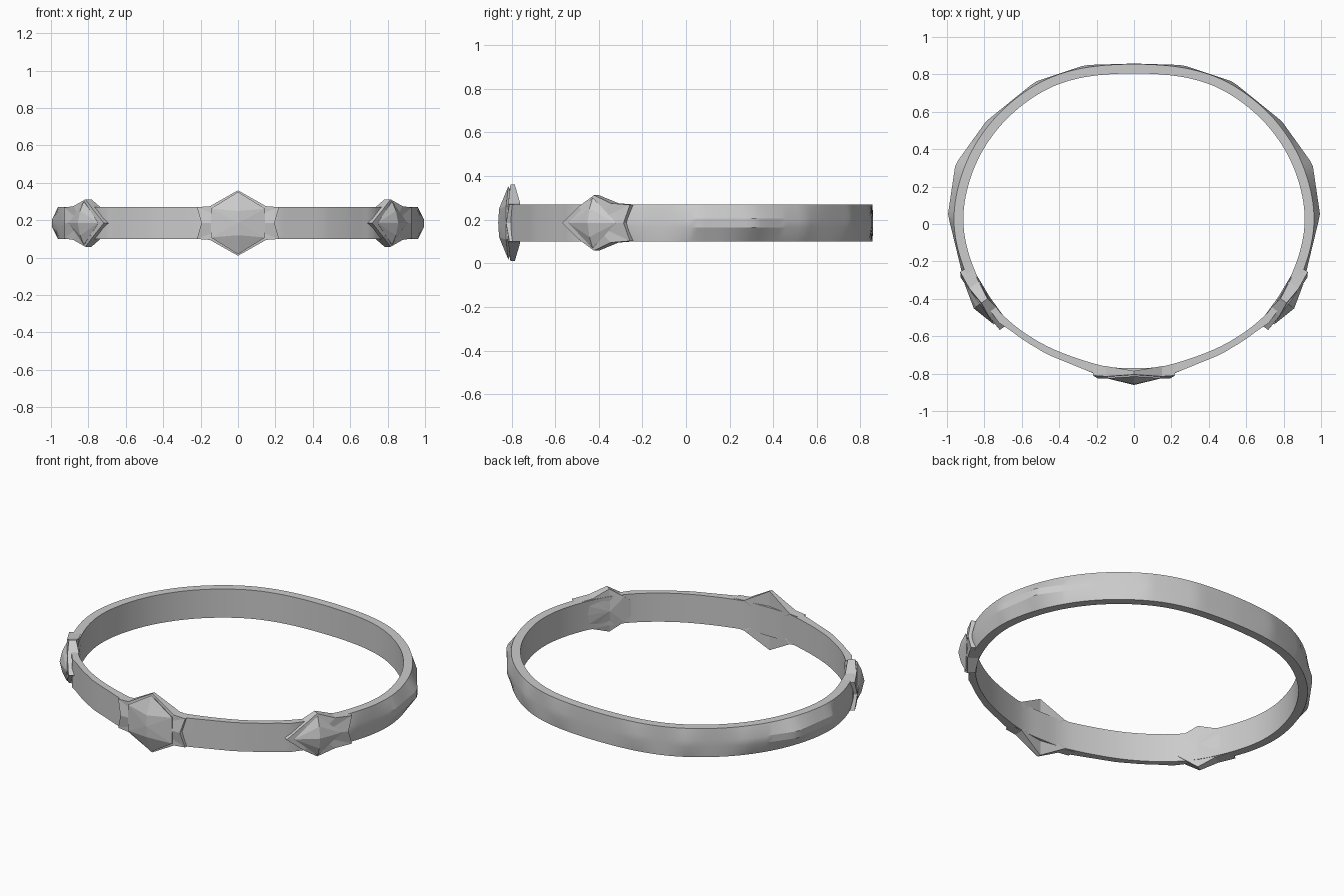
import bpy, bmesh, math
from mathutils import Vector

if "Cube" in bpy.data.objects:
    bpy.data.objects.remove(bpy.data.objects["Cube"])

MID = 0.185


def finish(bm, name, angle=None):
    bmesh.ops.recalc_face_normals(bm, faces=bm.faces)
    mesh = bpy.data.meshes.new(name)
    bm.to_mesh(mesh)
    bm.free()
    ob = bpy.data.objects.new(name, mesh)
    bpy.context.collection.objects.link(ob)
    if angle:
        bpy.ops.object.select_all(action='DESELECT')
        ob.select_set(True)
        bpy.context.view_layer.objects.active = ob
        bpy.ops.object.shade_smooth_by_angle(angle=math.radians(angle))
    return ob


def closed(half):
    """Right-half outline from back to front, mirrored to a closed loop."""
    pts = [Vector(p) for p in half]
    return pts + [Vector((-p.x, p.y)) for p in reversed(pts[1:-1])]


def catmull(pts, steps):
    out, n = [], len(pts)
    for i in range(n):
        a, b, c, d = (pts[(i + k) % n] for k in (-1, 0, 1, 2))
        for s in range(steps):
            t = s / steps
            out.append(0.5 * (2 * b + (c - a) * t + (2 * a - 5 * b + 4 * c - d) * t * t
                              + (3 * b - a - 3 * c + d) * t ** 3))
    return out


def ray_radius(poly, d):
    """Distance from the origin to a closed polygon along direction d."""
    best = 0
    for p, q in zip(poly, poly[1:] + poly[:1]):
        e = q - p
        den = d.x * e.y - d.y * e.x
        if abs(den) < 1e-9:
            continue
        r = (p.x * e.y - p.y * e.x) / den
        s = (p.x * d.y - p.y * d.x) / den
        if r > 0 and -1e-6 <= s <= 1 + 1e-6:
            best = max(best, r)
    return best


# Band: smooth inside, faceted ridge outside
inner = closed([(0, .805), (.29, .78), (.51, .695), (.71, .53), (.85, .31), (.912, .05),
                (.87, -.2), (.735, -.45), (.5, -.635), (.2, -.75), (0, -.77)])
outer = closed([(0, .858), (.26, .85), (.53, .76), (.79, .55), (.955, .32), (.995, .05),
                (.92, -.26), (.72, -.53), (.47, -.695), (.2, -.805), (0, -.82)])
bm = bmesh.new()
rows = []
for p in catmull(inner, 8):
    d, ri = p.normalized(), p.length
    ro = max(ray_radius(outer, d), ri + .035)
    rim = min(ro, ri + .05)
    profile = [(ri, .10), (ri, .27), (rim, .27), (ro, .205), (ro, .165), (rim, .10)]
    rows.append([bm.verts.new((d.x * r, d.y * r, z)) for r, z in profile])
for a, b in zip(rows, rows[1:] + rows[:1]):
    for k in range(6):
        j = (k + 1) % 6
        bm.faces.new((a[k], a[j], b[j], b[k]))
finish(bm, "band", 20)


def setting(name, centre, normal, outline, gem, sign=1):
    """Backing plate (u, z, front, back) and a faceted stone (u, z, depth)."""
    c, n = Vector((*centre, 0)), Vector((*normal, 0)).normalized()
    t = Vector((-n.y, n.x, 0))

    def place(u, z, d):
        v = c + t * u + n * d
        return (v.x * sign, v.y, z)

    bm = bmesh.new()
    front = [bm.verts.new(place(u, z, f)) for u, z, f, b in outline]
    back = [bm.verts.new(place(u, z, b)) for u, z, f, b in outline]
    for i in range(len(front)):
        j = (i + 1) % len(front)
        bm.faces.new((front[i], front[j], back[j], back[i]))
    # fan caps, keeping the stepped outline
    for loop, depth in ((front, 0.012), (back, outline[0][3] if sign == 0 else None)):
        if depth is None:
            depth = min(b for u, z, f, b in outline if abs(u) < .12)
        hub = bm.verts.new(place(0, MID, depth))
        for i in range(len(loop)):
            bm.faces.new((hub, loop[i], loop[(i + 1) % len(loop)]))
    finish(bm, name + "_setting")

    bm = bmesh.new()
    for u, z, d in gem:
        bm.verts.new(place(u, z, d))
    bmesh.ops.convex_hull(bm, input=bm.verts[:])
    finish(bm, name + "_stone")


def mirror_z(upper):
    """Upper outline, ends excluded from the bottom copy when on the midline."""
    low = [(p[0], 2 * MID - p[1], *p[2:]) for p in reversed(upper) if abs(p[1] - MID) > 1e-4]
    return upper + low


# Front centre: tall hexagonal stone on a flared plate
front_outline = mirror_z([(-.195, MID, .01, -.06), (-.22, .27, -.005, -.055),
                          (-.15, .275, 0, -.055), (0, .36, -.01, -.03),
                          (.15, .275, 0, -.055), (.22, .27, -.005, -.055),
                          (.195, MID, .01, -.06)])
front_gem = mirror_z([(-.145, .262, .01), (0, .352, 0), (.145, .262, .01),
                      (0, .25, .042), (0, MID, .046), (0, .3, -.03),
                      (-.13, .25, -.03), (.13, .25, -.03)])
setting("front", (0, -.815), (0, -1), front_outline, front_gem)

# Side settings: diamond stones, pointed towards the front, flared at the back
side_outline = mirror_z([(-.175, MID, 0, -.06), (-.08, .26, .005, -.06),
                         (0, .312, -.005, -.045), (.1, .275, .002, -.06),
                         (.2, .268, -.01, -.075), (.175, MID, .005, -.075)])
side_gem = mirror_z([(-.135, MID, .008), (0, .302, .005), (.135, MID, .008),
                     (0, MID, .045), (0, .25, .03), (0, .27, -.03)])
for label, s in (("right", 1), ("left", -1)):
    setting(label, (.82, -.425), (.81, -.587), side_outline, side_gem, s)
